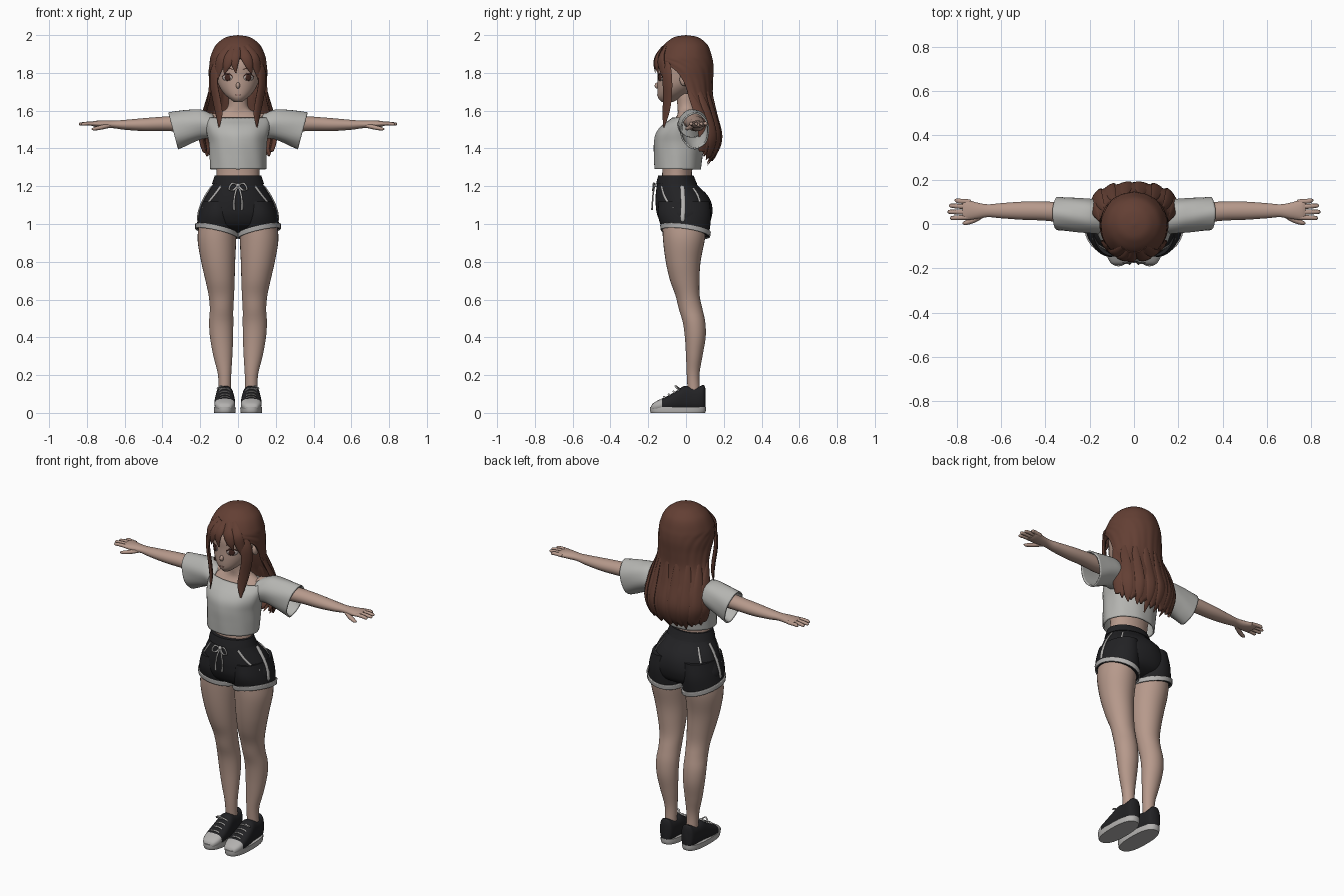
import bpy, bmesh, math
from mathutils import Vector

if "Cube" in bpy.data.objects:
    bpy.data.objects.remove(bpy.data.objects["Cube"])


def material(name, r, g, b):
    m = bpy.data.materials.new(name)
    m.diffuse_color = (r, g, b, 1)
    m.use_nodes = True
    m.node_tree.nodes["Principled BSDF"].inputs["Base Color"].default_value = m.diffuse_color
    return m


SKIN = material("skin", .47, .32, .26)
HAIR = material("brown hair", .125, .05, .034)
CLOTH = material("light grey cloth", .46, .46, .44)
BLACK = material("black cloth", .016, .016, .018)
TRIM = material("grey trim", .45, .44, .43)
EYE = material("dark brown", .06, .022, .016)
WHITE = material("eye white", .55, .47, .44)
LIP = material("lip", .36, .19, .16)


def tab(rows, k):
    """Smooth interpolation of table rows; the first column is the key."""
    last = len(rows) - 1
    i = max([j for j in range(last) if rows[j][0] <= k], default=0)

    def slope(j, c):
        a, b = rows[max(j - 1, 0)], rows[min(j + 1, last)]
        return (b[c] - a[c]) / (b[0] - a[0])
    p, q = rows[i], rows[i + 1]
    h = q[0] - p[0]
    t = min(max((k - p[0]) / h, 0), 1)
    return [(2*t**3 - 3*t*t + 1) * p[c] + (t**3 - 2*t*t + t) * h * slope(i, c)
            + (3*t*t - 2*t**3) * q[c] + (t**3 - t*t) * h * slope(i + 1, c)
            for c in range(1, len(p))]


def finish(name, bm, mats, mirror=False, thick=0, rule=None):
    bmesh.ops.remove_doubles(bm, verts=bm.verts, dist=.0003)
    bmesh.ops.recalc_face_normals(bm, faces=bm.faces)
    if rule:
        for f in bm.faces:
            f.material_index = rule(f.calc_center_median())
    me = bpy.data.meshes.new(name)
    bm.to_mesh(me)
    bm.free()
    for m in mats:
        me.materials.append(m)
    ob = bpy.data.objects.new(name, me)
    bpy.context.collection.objects.link(ob)
    bpy.ops.object.select_all(action='DESELECT')
    ob.select_set(True)
    bpy.context.view_layer.objects.active = ob
    bpy.ops.object.shade_smooth_by_angle(angle=math.radians(50))
    if thick:
        s = ob.modifiers.new("thickness", 'SOLIDIFY')
        s.thickness, s.offset = thick, 0
    if mirror:
        ob.modifiers.new("mirror", 'MIRROR').use_clip = False
    return ob


def skin_grid(bm, grid, closed):
    for a, b in zip(grid, grid[1:]):
        for j in range(len(a) if closed else len(a) - 1):
            k = (j + 1) % len(a)
            bm.faces.new((a[j], a[k], b[k], b[j]))


def loft(name, rings, mats, n=24, sub=5, sq=1, cap=True, ripple=(0, 1), **kw):
    """Each ring is centre, u axis and v axis as nine numbers."""
    rows = [(i, *r) for i, r in enumerate(rings)]
    bm, grid = bmesh.new(), []
    steps = (len(rings) - 1) * sub
    for s in range(steps + 1):
        r = tab(rows, s / sub)
        c, u, v = Vector(r[:3]), Vector(r[3:6]), Vector(r[6:])
        ring = []
        for j in range(n):
            t = 2 * math.pi * j / n
            a, b = [math.copysign(abs(w) ** sq, w) for w in (math.cos(t), math.sin(t))]
            m = 1 + ripple[0] * math.cos(ripple[1] * t + 4 * s / steps)
            ring.append(bm.verts.new(c + m * (u * a + v * b)))
        grid.append(ring)
    skin_grid(bm, grid, True)
    if cap:
        bm.faces.new(grid[0])
        bm.faces.new(grid[-1])
    return finish(name, bm, mats, **kw)


def zloft(name, rows, mats, steps=30, **kw):
    """Upright form from rows of z, half width, front y, back y, centre x."""
    rings = []
    for i in range(steps + 1):
        z = rows[0][0] + (rows[-1][0] - rows[0][0]) * i / steps
        rx, f, b, cx = tab(rows, z)
        rings.append((cx, (f + b) / 2, z, rx, 0, 0, 0, (b - f) / 2, 0))
    return loft(name, rings, mats, sub=1, **kw)


def strand(name, pts, mats, flat=.35, out=None, n=8, **kw):
    """Tapered lock or cord through points of x, y, z, half width."""
    rings = []
    for i, p in enumerate(pts):
        a, b = pts[max(i - 1, 0)], pts[min(i + 1, len(pts) - 1)]
        t = (Vector(b[:3]) - Vector(a[:3])).normalized()
        o = Vector(out) if out else Vector((p[0], p[1], 0)).normalized()
        u = t.cross(o).normalized()
        v = u.cross(t).normalized()
        rings.append((*p[:3], *(u * p[3]), *(v * p[3] * flat)))
    return loft(name, rings, mats, n=n, **kw)


def ball(name, loc, scale, mats, **kw):
    bm = bmesh.new()
    bmesh.ops.create_uvsphere(bm, u_segments=16, v_segments=10, radius=1)
    for v in bm.verts:
        v.co = Vector(loc) + Vector(scale) * v.co
    return finish(name, bm, mats, **kw)


# head, with ears and nose
HEAD = [(1.645, .02, -.128, -.07, 0), (1.665, .047, -.146, -.03, 0), (1.69, .074, -.151, .01, 0),
        (1.73, .1, -.152, .06, 0), (1.78, .114, -.15, .09, 0), (1.85, .12, -.148, .11, 0),
        (1.92, .1, -.11, .09, 0), (1.96, .05, -.06, .05, 0)]
zloft("head", HEAD, [SKIN], n=36)
ball("ear", (.122, -.01, 1.765), (.016, .024, .034), [SKIN], mirror=True)
ball("nose", (0, -.15, 1.733), (.011, .016, .017), [SKIN])


def face_point(x, z, off):
    rx, f, b, _ = tab(HEAD, z)
    return (x, (f + b) / 2 - (b - f) / 2 * math.sqrt(max(0, 1 - (x / rx) ** 2)) - off, z)


def face_patch(name, x, z, w, h, mat, off, mirror=True):
    bm = bmesh.new()
    grid = [[bm.verts.new(face_point(x + w * r * math.cos(t * math.pi / 10),
                                     z + h * r * math.sin(t * math.pi / 10), off))
             for t in range(20)] for r in (.02, .5, 1)]
    skin_grid(bm, grid, True)
    bm.faces.new(grid[0])
    finish(name, bm, [mat], mirror=mirror, thick=.002)


def face_line(name, pts, mat):
    strand(name, [(*face_point(x, z, .003), w) for x, z, w in pts], [mat], mirror=True)


# eyes, brows and mouth
face_patch("eye_white", .056, 1.775, .026, .017, WHITE, .002)
face_patch("iris", .055, 1.775, .015, .017, EYE, .004)
face_line("eyelash", [(.027, 1.781, .002), (.045, 1.794, .004), (.066, 1.794, .004), (.086, 1.779, .002)], EYE)
face_line("eyebrow", [(.028, 1.818, .002), (.055, 1.827, .003), (.084, 1.816, .001)], HAIR)
face_patch("mouth", 0, 1.683, .015, .003, LIP, .002, mirror=False)

# neck, shoulders and waist
zloft("torso", [(1.2, .115, -.13, .03, 0), (1.3, .113, -.125, .035, 0), (1.42, .125, -.13, .07, 0),
                (1.5, .14, -.11, .08, 0), (1.55, .15, -.065, .075, 0), (1.58, .115, -.045, .065, 0),
                (1.61, .06, -.045, .055, 0), (1.69, .048, -.05, .045, 0)], [SKIN])


def xring(x, y, z, ry, rz, lean=0):
    return (x, y, z, 0, ry, 0, lean, 0, rz)


# arms, hands and fingers
loft("arm", [xring(*r) for r in (
    (.12, .03, 1.54, .05, .045), (.2, .04, 1.545, .05, .045), (.3, .05, 1.533, .047, .042),
    (.4, .058, 1.53, .043, .038), (.5, .06, 1.526, .041, .034), (.6, .06, 1.525, .034, .026),
    (.66, .06, 1.527, .029, .02), (.71, .06, 1.528, .037, .02), (.755, .064, 1.53, .046, .016),
    (.775, .064, 1.53, .042, .01))], [SKIN], mirror=True)
for i, (y0, y1, tip) in enumerate(((.1, .107, .81), (.077, .083, .835), (.053, .055, .842), (.03, .027, .83))):
    strand(f"finger_{i + 1}", [(.74, y0, 1.53, .011), (.79, (y0 + y1) / 2, 1.532, .011),
                               (tip - .008, y1, 1.529, .009), (tip, y1, 1.528, .003)],
           [SKIN], flat=.9, out=(0, 0, 1), mirror=True)
strand("thumb", [(.68, .045, 1.522, .014), (.72, .02, 1.512, .013), (.76, .005, 1.504, .01),
                 (.775, .003, 1.502, .003)], [SKIN], flat=.9, out=(0, 0, 1), mirror=True)

# cropped top with wide sleeves
zloft("crop_top", [(1.29, .145, -.163, .075, 0), (1.36, .147, -.165, .085, 0), (1.43, .15, -.165, .098, 0),
                   (1.48, .16, -.155, .1, 0), (1.52, .168, -.125, .098, 0), (1.545, .17, -.09, .09, 0),
                   (1.56, .162, -.07, .08, 0)], [CLOTH], n=48, cap=False, thick=.008, ripple=(.009, 9))
loft("sleeve", [xring(*r) for r in (
    (.13, .025, 1.515, .068, .06, 0), (.19, .035, 1.528, .073, .074, .005), (.25, .04, 1.518, .074, .082, .012),
    (.3, .044, 1.505, .073, .088, .02), (.343, .047, 1.493, .072, .093, .025))],
    [CLOTH], n=32, cap=False, thick=.008, ripple=(.018, 6), mirror=True)

# shorts body
HIPS = [(.955, .1, -.05, .05, 0), (.985, .185, -.115, .11, 0), (1.04, .212, -.15, .137, 0),
        (1.1, .194, -.16, .137, 0), (1.15, .17, -.16, .115, 0), (1.21, .134, -.153, .057, 0),
        (1.255, .12, -.143, .037, 0)]
zloft("shorts", HIPS, [BLACK], n=40, ripple=(.006, 10))
zloft("waistband", [(1.212, .138, -.158, .06, 0), (1.23, .132, -.154, .051, 0), (1.257, .123, -.147, .04, 0)],
      [BLACK], n=40, steps=6)
loft("shorts_leg", [(.1, -.01, 1.12, .088, 0, 0, 0, .135, 0), (.108, -.008, 1.04, .1, 0, .01, 0, .14, -.005),
                    (.113, -.003, .955, .108, 0, .025, 0, .124, -.018)], [BLACK], n=32, mirror=True)
loft("shorts_hem", [(.113, -.003, .976, .11, 0, .025, 0, .131, -.018),
                    (.113, -.003, .95, .11, 0, .025, 0, .127, -.018)],
     [TRIM], n=32, cap=False, thick=.007, mirror=True)


def hip_line(name, pts, w):
    """Piping laid on the hips through pairs of angle and z."""
    path = []
    for deg, z in pts:
        rx, f, b, _ = tab(HIPS, z)
        t = math.radians(deg)
        path.append((1.012 * rx * math.cos(t), (f + b) / 2 + 1.012 * (b - f) / 2 * math.sin(t), z, w))
    strand(name, path, [TRIM], flat=.45, mirror=True)


hip_line("side_stripe", [(12, 1.2), (2, 1.15), (-2, 1.09), (-5, 1.03), (-6, 1.0)], .011)
hip_line("pocket_piping", [(-50, 1.2), (-42, 1.15), (-30, 1.1), (-22, 1.085)], .006)
hip_line("hip_piping", [(42, 1.19), (38, 1.15), (36, 1.1)], .006)

# drawstring bow
strand("drawstring_loop", [(0, -.165, 1.205, .005), (.03, -.172, 1.215, .005), (.048, -.175, 1.185, .005),
                           (.025, -.176, 1.18, .005), (0, -.168, 1.203, .005)],
       [TRIM], flat=.8, out=(0, -1, 0), mirror=True)
strand("drawstring_tail", [(0, -.166, 1.205, .005), (.015, -.174, 1.16, .005), (.022, -.178, 1.11, .005),
                           (.02, -.18, 1.075, .006)], [TRIM], flat=.8, out=(0, -1, 0), mirror=True)
ball("drawstring_knot", (0, -.166, 1.205), (.013, .01, .011), [TRIM])

# legs
zloft("leg", [(.1, .033, .01, .075, .07), (.2, .035, .004, .071, .071), (.3, .05, 0, .087, .08),
              (.4, .061, -.006, .104, .087), (.48, .064, -.017, .102, .089), (.55, .062, -.038, .087, .087),
              (.62, .067, -.055, .072, .088), (.7, .077, -.084, .071, .095), (.8, .09, -.107, .077, .105),
              (.92, .102, -.122, .1, .112), (1.02, .096, -.125, .11, .108)], [SKIN], n=32, steps=44, mirror=True)


def shoe_ring(y, w, top):
    return (.07, y, (top + .012) / 2, w, 0, 0, 0, 0, (top - .012) / 2)


# sneakers with pale toe caps, soles and laces
loft("shoe", [shoe_ring(*r) for r in (
    (-.186, .018, .032), (-.175, .036, .05), (-.145, .051, .068), (-.1, .055, .088), (-.05, .052, .117),
    (-.01, .047, .142), (.03, .044, .138), (.07, .042, .14), (.093, .035, .148), (.103, .018, .13))],
    [BLACK, TRIM], sq=.75, mirror=True, rule=lambda c: int(c.y < -.132))
loft("sole", [(.07, -.043, z, .058 * s, 0, 0, 0, .148 * s, 0) for z, s in ((0, .97), (.012, 1), (.032, 1))],
     [TRIM], n=36, sub=2, sq=.8, mirror=True)
for i, (y, z) in enumerate(((-.115, .084), (-.09, .097), (-.065, .112), (-.04, .127))):
    strand(f"lace_{i + 1}", [(.038, y + .008, z - .016, .006), (.055, y, z, .006), (.085, y, z, .006),
                             (.102, y + .008, z - .016, .006)], [TRIM], flat=.7, out=(0, 0, 1), mirror=True)
strand("lace_bow", [(.07, -.04, .132, .005), (.09, -.055, .142, .006), (.108, -.045, .128, .006),
                    (.09, -.035, .128, .005), (.07, -.04, .132, .004)], [TRIM], flat=.8, out=(0, 0, 1), mirror=True)

# long hair shell: z, half width, centre y, depth, half opening angle
MANE = [(1.3, .135, .05, .055, 80), (1.36, .165, .07, .08, 85), (1.44, .185, .09, .09, 90),
        (1.52, .187, .085, .087, 92), (1.6, .172, .06, .09, 92), (1.68, .153, .02, .115, 92),
        (1.76, .148, -.002, .138, 96), (1.82, .148, -.008, .147, 112), (1.86, .144, -.01, .146, 145),
        (1.88, .141, -.01, .142, 180), (1.94, .115, -.002, .114, 180), (1.97, .084, 0, .083, 180),
        (1.987, .05, 0, .05, 180), (1.994, 0, 0, 0, 180)]


def mane_point(s, z, grow=1):
    rx, cy, ry, a = tab(MANE, z)
    t = math.radians(min(a, 180)) * s
    return (grow * rx * math.sin(t), cy + grow * ry * math.cos(t), z)


bm, grid = bmesh.new(), []
for i in range(51):
    v = i / 50
    row = []
    for j in range(73):
        s = j / 36 - 1
        low = 1.335 + .03 * abs(math.sin(s * 11)) + .03 * s * s
        groove = 1 + .018 * v * v * math.cos(s * 22) + .01 * v * math.cos(s * 37)
        row.append(bm.verts.new(mane_point(s, 1.994 - (1.994 - low) * v ** 1.6, groove)))
    grid.append(row)
skin_grid(bm, grid, False)
finish("long_hair", bm, [HAIR], thick=.012)

# loose locks over the back and sides
for i, s in enumerate((-.95, -.68, -.4, -.14, .12, .38, .66, .95)):
    end = 1.31 + .07 * s * s + .015 * (i % 2)
    heights = (1.7, 1.58, 1.47, 1.39, end)
    strand(f"back_lock_{i + 1}", [(*mane_point(s, z, 1.02), w) for z, w in
                                  zip(heights, (.012, .03, .034, .026, .003))], [HAIR], flat=.3, n=10)

# front locks and fringe
strand("front_lock", [(.075, -.11, 1.9, .02), (.12, -.103, 1.82, .032), (.127, -.098, 1.74, .032),
                      (.112, -.1, 1.65, .03), (.1, -.108, 1.58, .024), (.1, -.118, 1.51, .003)],
       [HAIR], n=10, mirror=True)
strand("fringe_outer", [(.04, -.108, 1.94, .022), (.085, -.132, 1.88, .03), (.103, -.125, 1.82, .024),
                        (.112, -.112, 1.75, .003)], [HAIR], n=10, mirror=True)
strand("fringe_inner", [(.015, -.122, 1.935, .02), (.042, -.152, 1.885, .028), (.06, -.156, 1.84, .022),
                        (.072, -.147, 1.795, .003)], [HAIR], n=10, mirror=True)
strand("fringe_middle", [(0, -.124, 1.935, .018), (-.012, -.155, 1.89, .024), (-.018, -.165, 1.85, .02),
                         (-.012, -.163, 1.8, .003)], [HAIR], n=10)
